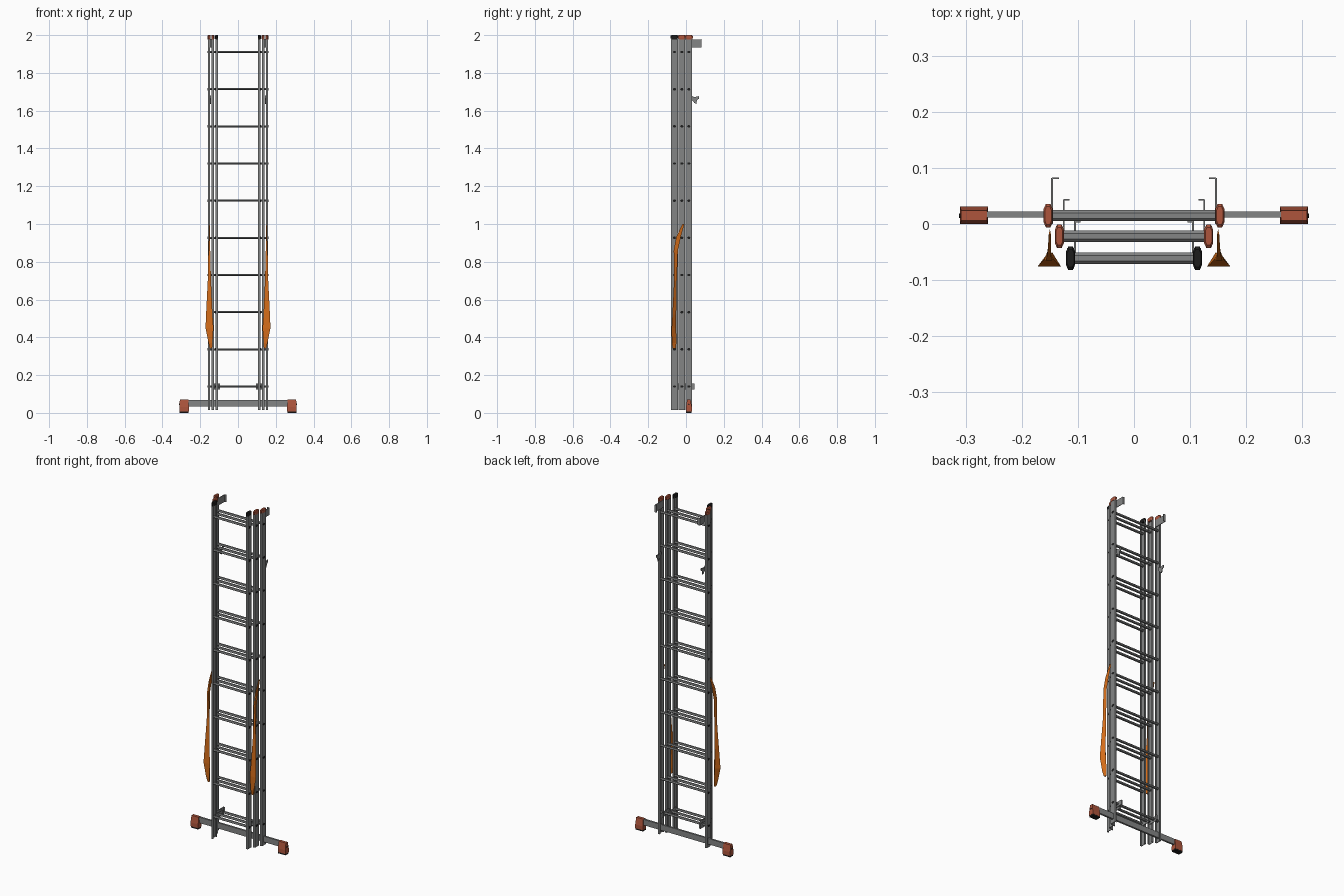
import bpy, bmesh, math
from mathutils import Vector

if "Cube" in bpy.data.objects:
    bpy.data.objects.remove(bpy.data.objects["Cube"], do_unlink=True)


def material(name, colour):
    m = bpy.data.materials.new(name)
    m.use_nodes = True
    m.diffuse_color = (*colour, 1)
    m.node_tree.nodes["Principled BSDF"].inputs["Base Color"].default_value = (*colour, 1)
    return m


ALUMINIUM = material("aluminium grey", (0.23, 0.235, 0.235))
ORANGE = material("strap orange", (0.65, 0.15, 0.01))
RUST = material("rust red plastic", (0.42, 0.09, 0.045))
BLACK = material("black rubber", (0.012, 0.012, 0.012))


def finish(name, bm, mat):
    bmesh.ops.recalc_face_normals(bm, faces=bm.faces)
    mesh = bpy.data.meshes.new(name)
    bm.to_mesh(mesh)
    bm.free()
    mesh.materials.append(mat)
    ob = bpy.data.objects.new(name, mesh)
    bpy.context.collection.objects.link(ob)
    return ob


def loft(name, rings, mat):
    """Skin a list of equal-length point rings and cap both ends."""
    bm = bmesh.new()
    loops = [[bm.verts.new(p) for p in ring] for ring in rings]
    n = len(loops[0])
    for a, b in zip(loops, loops[1:]):
        for i in range(n):
            j = (i + 1) % n
            bm.faces.new((a[i], a[j], b[j], b[i]))
    bm.faces.new(loops[0])
    bm.faces.new(loops[-1])
    return finish(name, bm, mat)


def box(name, centre, size, mat):
    bm = bmesh.new()
    bmesh.ops.create_cube(bm, size=1)
    for v in bm.verts:
        v.co = Vector(centre) + Vector(a * b for a, b in zip(v.co, size))
    return finish(name, bm, mat)


def plate(name, x, thick, outline, mat):
    """Extrude a (y, z) outline along x."""
    return loft(name, [[(x + d, y, z) for y, z in outline] for d in (-thick / 2, thick / 2)], mat)


def rail(name, side, x, y, z0, z1):
    # channel with its open side facing the rungs
    w, d, t = 0.006, 0.018, 0.003
    prof = [(w, -d), (w, d), (-w, d), (-w, d - t), (w - t, d - t),
            (w - t, t - d), (-w, t - d), (-w, -d)]
    loft(name, [[(side * (x + a), y + b, z) for a, b in prof] for z in (z0, z1)], ALUMINIUM)


def cap(name, side, x, y, mat):
    outline = [(-0.004, -0.021), (0.004, -0.021), (0.008, -0.012), (0.008, 0.012),
               (0.004, 0.021), (-0.004, 0.021), (-0.008, 0.012), (-0.008, -0.012)]
    loft(name, [[(side * (x + a * s), y + b * s, z) for a, b in outline]
                for z, s in ((1.978, 0.9), (1.985, 1), (1.996, 1), (2.0, 0.75))], mat)


def tube(name, x0, x1, y, z, ry, rz, sides, mat):
    ring = [(ry * math.cos(math.tau * i / sides), rz * math.sin(math.tau * i / sides))
            for i in range(sides)]
    return loft(name, [[(x, y + a, z + b) for a, b in ring] for x in (x0, x1)], mat)


RUNGS = [0.14 + 0.1967 * i for i in range(10)]
SECTIONS = [("back", 0.153, 0.015, RUST), ("middle", 0.133, -0.022, RUST),
            ("front", 0.113, -0.061, BLACK)]

# three nested ladder sections
for label, x, y, cap_mat in SECTIONS:
    for i, z in enumerate(RUNGS):
        tube(f"{label}_rung_{i + 1}", -x, x, y, z, 0.01, 0.006, 6, ALUMINIUM)
    for side, hand in ((1, "left"), (-1, "right")):
        rail(f"{label}_{hand}_rail", side, x, y, 0.015, 1.985)
        cap(f"{label}_{hand}_cap", side, x, y, cap_mat)
        # rung ends showing through the rail
        for i, z in enumerate(RUNGS):
            tube(f"{label}_{hand}_rung_end_{i + 1}", side * (x + 0.004), side * (x + 0.0075),
                 y, z, 0.009, 0.007, 6, BLACK)

for side, hand in ((1, "left"), (-1, "right")):
    # top guide brackets with inward lip
    plate(f"{hand}_top_guide", side * 0.146, 0.003,
          [(0.0, 1.935), (0.082, 1.935), (0.082, 1.978), (0.0, 1.978)], ALUMINIUM)
    box(f"{hand}_top_guide_lip", (side * 0.14, 0.0815, 1.957), (0.013, 0.003, 0.043), ALUMINIUM)

    # upper catch hooks on the back section
    plate(f"{hand}_catch_hook", side * 0.146, 0.004,
          [(0.025, 1.68), (0.045, 1.672), (0.07, 1.677), (0.07, 1.665),
           (0.058, 1.655), (0.055, 1.635), (0.045, 1.64), (0.025, 1.665)], ALUMINIUM)

    # lower guides joining each section to the one behind
    for label, x, y, cap_mat in SECTIONS[1:]:
        plate(f"{hand}_{label}_guide", side * (x - 0.008), 0.003,
              [(y, 0.125), (y + 0.066, 0.125), (y + 0.066, 0.155), (y, 0.155)], ALUMINIUM)
        box(f"{hand}_{label}_guide_lip", (side * (x - 0.013), y + 0.065, 0.14),
            (0.01, 0.003, 0.03), ALUMINIUM)

    # slack safety strap: (z, inner x, outer x, y, half depth)
    strap = [(0.34, 0.137, 0.150, -0.062, 0.008), (0.37, 0.135, 0.156, -0.063, 0.012),
             (0.45, 0.130, 0.172, -0.064, 0.012), (0.52, 0.135, 0.169, -0.062, 0.010),
             (0.70, 0.143, 0.160, -0.056, 0.007), (0.86, 0.147, 0.157, -0.054, 0.011),
             (0.93, 0.148, 0.154, -0.040, 0.012), (1.00, 0.148, 0.152, -0.014, 0.005)]
    loft(f"{hand}_safety_strap",
         [[(side * a, y - d, z), (side * b, y - d, z), (side * (a + b) / 2, y + d, z)]
          for z, a, b, y, d in strap], ORANGE)

    # stabiliser foot, narrowing upwards, with rubber sole
    def foot_ring(z, y0, y1, x0, x1):
        return [(side * x0, y0, z), (side * x1, y0, z), (side * x1, y1, z), (side * x0, y1, z)]

    loft(f"{hand}_foot", [foot_ring(0.008, 0.0, 0.031, 0.26, 0.31),
                          foot_ring(0.03, 0.0, 0.031, 0.26, 0.31),
                          foot_ring(0.07, 0.006, 0.024, 0.262, 0.308)], RUST)
    loft(f"{hand}_foot_sole", [foot_ring(0.0, 0.001, 0.03, 0.261, 0.309),
                               foot_ring(0.008, 0.001, 0.03, 0.261, 0.309)], BLACK)
    tube(f"{hand}_foot_bolt", side * 0.309, side * 0.312, 0.015, 0.045, 0.004, 0.004, 6, BLACK)

# stabiliser bar
box("stabiliser_bar", (0, 0.017, 0.052), (0.54, 0.011, 0.034), ALUMINIUM)
